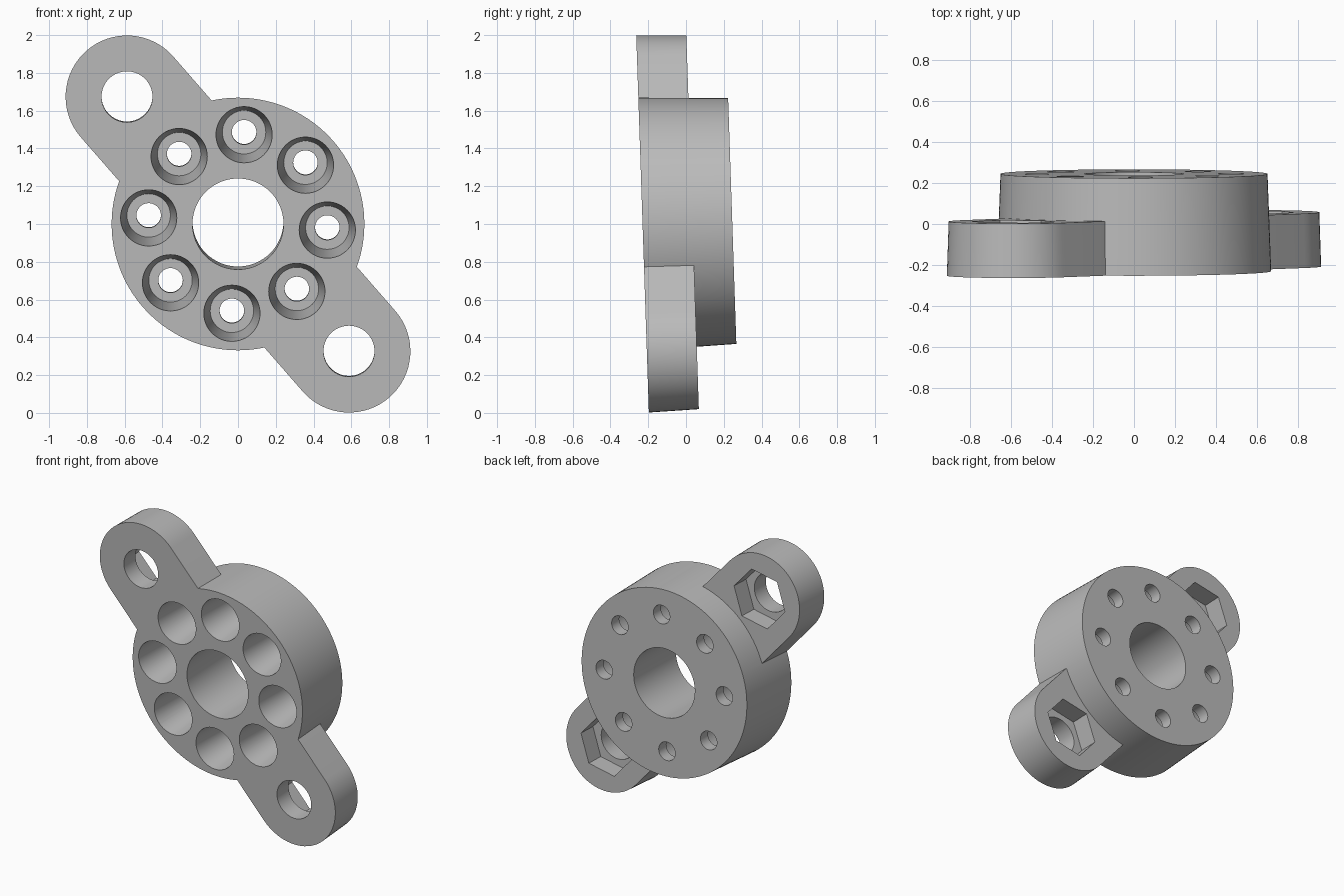
import bpy, bmesh, math
from math import cos, sin, pi, radians
from mathutils import Matrix

if "Cube" in bpy.data.objects:
    bpy.data.objects.remove(bpy.data.objects["Cube"], do_unlink=True)

LUG_ANGLE = radians(131.1)
LUG_REACH = 0.894
BOLT_REACH = 0.474
THICK, LUG_THICK = 0.475, 0.265

grey = bpy.data.materials.new("plain grey")
grey.use_nodes = True
grey.diffuse_color = (0.5, 0.5, 0.5, 1)
grey.node_tree.nodes["Principled BSDF"].inputs["Base Color"].default_value = (0.5, 0.5, 0.5, 1)


def loft(name, rings):
    """Closed solid through rings of equal point count, listed front (high) to back."""
    bm = bmesh.new()
    loops = [[bm.verts.new(p) for p in ring] for ring in rings]
    bm.faces.new(loops[0])
    bm.faces.new(loops[-1][::-1])
    for a, b in zip(loops, loops[1:]):
        for i in range(len(a)):
            j = (i + 1) % len(a)
            bm.faces.new((a[i], b[i], b[j], a[j]))
    bmesh.ops.recalc_face_normals(bm, faces=bm.faces)
    mesh = bpy.data.meshes.new(name)
    bm.to_mesh(mesh)
    bm.free()
    mesh.materials.append(grey)
    obj = bpy.data.objects.new(name, mesh)
    bpy.context.collection.objects.link(obj)
    return obj


def circle(r, z, reach=0, angle=0, sides=64, turn=0):
    cx, cy = reach * cos(angle), reach * sin(angle)
    return [(cx + r * cos(turn + 2 * pi * i / sides),
             cy + r * sin(turn + 2 * pi * i / sides), z) for i in range(sides)]


def stadium(r, z, half=32):
    """Rounded bar running through both lug centres."""
    pts = []
    for side in (0, pi):
        a = LUG_ANGLE + side
        for i in range(half + 1):
            t = a - pi / 2 + pi * i / half
            pts.append((LUG_REACH * cos(a) + r * cos(t),
                        LUG_REACH * sin(a) + r * sin(t), z))
    return pts


def combine(target, tool, operation):
    mod = target.modifiers.new("join", "BOOLEAN")
    mod.operation, mod.object, mod.solver = operation, tool, "EXACT"
    bpy.context.view_layer.objects.active = target
    bpy.ops.object.modifier_apply(modifier=mod.name)
    bpy.data.objects.remove(tool, do_unlink=True)


# drafted hub disc joined with the two-lug bar
flange = loft("mounting_flange", [circle(0.669, 0, sides=128), circle(0.651, -THICK, sides=128)])
combine(flange, loft("lug_bar", [stadium(0.325, 0), stadium(0.316, -LUG_THICK)]), "UNION")

# centre bore
combine(flange, loft("bore", [circle(0.241, 0.1), circle(0.241, -0.6)]), "DIFFERENCE")

# eight tapered counterbores with small through holes
for k in range(8):
    a = LUG_ANGLE + k * pi / 4
    rings = [(0.156, 0.1), (0.149, 0), (0.115, -0.39), (0.065, -0.39), (0.065, -0.6)]
    combine(flange, loft("counterbore", [circle(r, z, BOLT_REACH, a, 48) for r, z in rings]), "DIFFERENCE")

# lug bolt holes with hexagonal nut pockets at the back
for a in (LUG_ANGLE, LUG_ANGLE + pi):
    combine(flange, loft("lug_hole", [circle(0.135, z, LUG_REACH, a) for z in (0.1, -0.4)]), "DIFFERENCE")
    combine(flange, loft("nut_pocket", [circle(0.205, z, LUG_REACH, a, 6, a) for z in (-0.13, -0.4)]), "DIFFERENCE")

# stand upright with a slight forward lean
flange.data.transform(Matrix.Translation((0, -0.23, 1.0)) @ Matrix.Rotation(pi / 2 + 0.0335, 4, "X"))
flange.select_set(True)
bpy.context.view_layer.objects.active = flange
bpy.ops.object.shade_smooth_by_angle(angle=radians(30))
